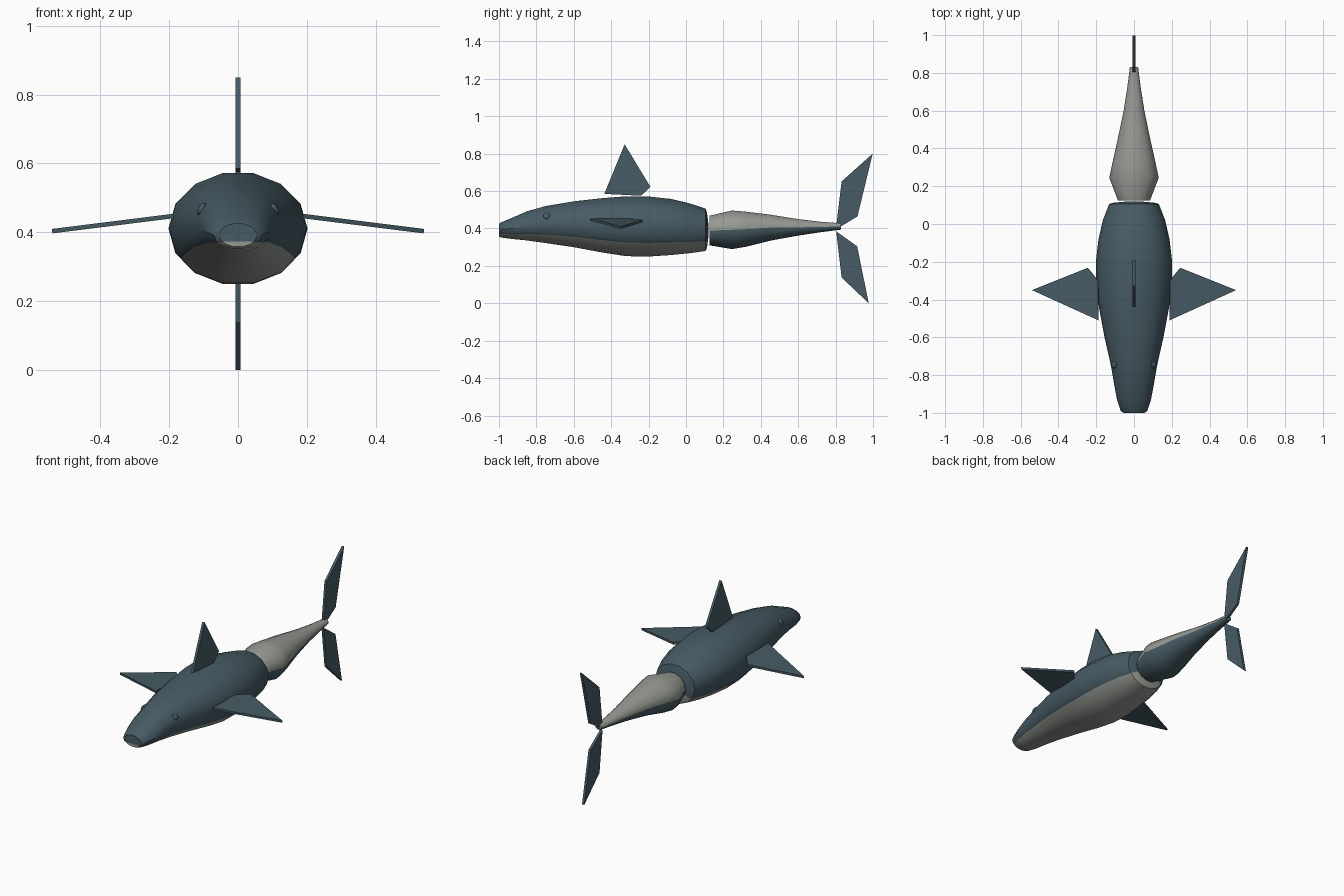
import bpy, bmesh, math
from mathutils import Vector

if "Cube" in bpy.data.objects:
    bpy.data.objects.remove(bpy.data.objects["Cube"])

SIDES = 14


def material(name, rgb):
    m = bpy.data.materials.new(name)
    m.diffuse_color = (*rgb, 1)
    m.use_nodes = True
    m.node_tree.nodes["Principled BSDF"].inputs["Base Color"].default_value = m.diffuse_color
    return m


slate = material("slate blue", (0.062, 0.104, 0.128))
pale = material("pale grey", (0.30, 0.32, 0.285))


def finish(name, bm, mats, smooth=None):
    bmesh.ops.recalc_face_normals(bm, faces=bm.faces)
    me = bpy.data.meshes.new(name)
    bm.to_mesh(me)
    bm.free()
    for m in mats:
        me.materials.append(m)
    ob = bpy.data.objects.new(name, me)
    bpy.context.collection.objects.link(ob)
    if smooth:
        bpy.context.view_layer.objects.active = ob
        ob.select_set(True)
        bpy.ops.object.shade_smooth_by_angle(angle=math.radians(smooth))
        ob.select_set(False)
    return ob


def section(split):
    """Unit polygon, starting and ending its lower part at the colour line."""
    pts = [(math.cos(2 * math.pi * i / SIDES), math.sin(2 * math.pi * i / SIDES))
           for i in range(SIDES)]
    if not split:
        return pts, SIDES // 2, SIDES
    # extra corner part way along the edge just below the widest points
    a, b = pts[8], pts[9]
    left = (a[0] + (b[0] - a[0]) * split, a[1] + (b[1] - a[1]) * split)
    right = (-left[0], left[1])
    pts = pts[:9] + [left] + pts[9:13] + [right] + pts[13:]
    return pts, 9, 14


def loft(name, stations, split, mats):
    """Stations are (y, half width, top z, bottom z); lower faces use mats[1]."""
    bm = bmesh.new()
    pts, lo, hi = section(split)
    n = len(pts)
    k = math.cos(math.pi / SIDES)      # flat top and bottom edges
    rings = []
    for y, w, top, bot in stations:
        c, r = (top + bot) / 2, (top - bot) / 2 / k
        rings.append([bm.verts.new((w * px, y, c + r * pz)) for px, pz in pts])
    for a, b in zip(rings, rings[1:]):
        for i in range(n):
            j = (i + 1) % n
            f = bm.faces.new((a[i], a[j], b[j], b[i]))
            f.material_index = int(lo <= i < hi)
    # end caps, divided along the colour line
    for r in (rings[0], rings[-1]):
        lower = [r[i % n] for i in range(lo, hi + 1)]
        upper = [r[i % n] for i in range(hi, n + lo + 1)]
        bm.faces.new(lower).material_index = 1
        bm.faces.new(upper).material_index = 0
    return finish(name, bm, mats, 35)


# front body with a pale belly
loft("body", [
    (-1.00, 0.055, 0.425, 0.358), (-0.99, 0.070, 0.432, 0.352),
    (-0.93, 0.090, 0.457, 0.344), (-0.85, 0.105, 0.492, 0.336),
    (-0.75, 0.122, 0.520, 0.322), (-0.60, 0.156, 0.545, 0.300),
    (-0.45, 0.184, 0.562, 0.272), (-0.32, 0.200, 0.572, 0.252),
    (-0.20, 0.202, 0.571, 0.250), (-0.08, 0.188, 0.558, 0.258),
    (0.02, 0.165, 0.534, 0.268), (0.105, 0.132, 0.506, 0.280),
    (0.112, 0.115, 0.485, 0.295), (0.12, 0.030, 0.425, 0.355),
], 0.28, [slate, pale])

# rear body, pale above and dark below
loft("tail", [
    (0.125, 0.085, 0.468, 0.310), (0.245, 0.131, 0.496, 0.290),
    (0.32, 0.115, 0.490, 0.302), (0.45, 0.086, 0.474, 0.335),
    (0.60, 0.055, 0.450, 0.362), (0.72, 0.036, 0.436, 0.380),
    (0.83, 0.022, 0.428, 0.394),
], 0, [pale, slate])


def plate(name, pts, thick):
    """Flat fin: polygon extruded evenly to both sides of its plane."""
    pts = [Vector(p) for p in pts]
    off = (pts[1] - pts[0]).cross(pts[2] - pts[0]).normalized() * thick / 2
    bm = bmesh.new()
    a = [bm.verts.new(p + off) for p in pts]
    b = [bm.verts.new(p - off) for p in pts]
    bm.faces.new(a)
    bm.faces.new(b[::-1])
    for i in range(len(pts)):
        j = (i + 1) % len(pts)
        bm.faces.new((a[i], b[i], b[j], a[j]))
    return finish(name, bm, [slate])


def upright(name, outline):
    plate(name, [(0, y, z) for y, z in outline], 0.015)


# upright fins
upright("dorsal_fin", [(-0.437, 0.585), (-0.328, 0.85), (-0.19, 0.622), (-0.24, 0.575)])
upright("upper_tail_fin", [(0.803, 0.41), (0.832, 0.652), (0.998, 0.80), (0.917, 0.465), (0.83, 0.412)])
upright("lower_tail_fin", [(0.803, 0.385), (0.832, 0.138), (0.977, 0.0), (0.915, 0.305)])

# paired side fins and eyes
for side, s in (("right", 1), ("left", -1)):
    plate(side + "_fin", [(s * x, y, 0.447 - (x - 0.19) * 0.125) for x, y in
                          [(0.188, -0.51), (0.54, -0.35), (0.245, -0.232), (0.19, -0.30)]], 0.013)
    bm = bmesh.new()
    bmesh.ops.create_uvsphere(bm, u_segments=12, v_segments=8, radius=0.02)
    eye = finish(side + "_eye", bm, [slate], 40)
    eye.scale = (1, 1, 0.5)
    eye.location = (s * 0.106, -0.745, 0.468)
    eye.rotation_euler = (0, s * math.radians(58), 0)
